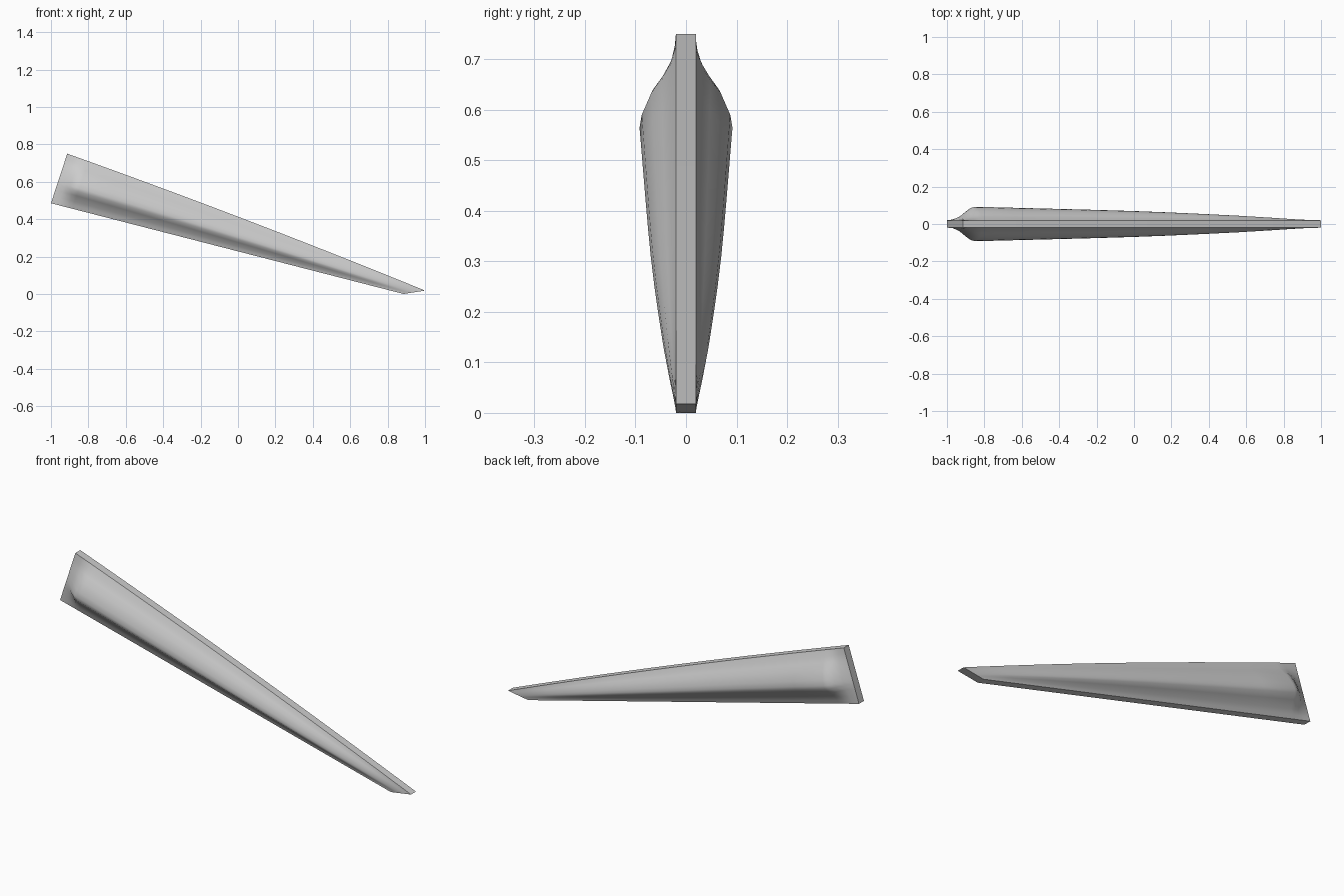
import bpy, bmesh
from mathutils import Vector

cube = bpy.data.objects.get("Cube")
if cube:
    bpy.data.objects.remove(cube, do_unlink=True)

grey = bpy.data.materials.new("plain grey")
grey.use_nodes = True
grey.diffuse_color = (0.6, 0.6, 0.6, 1)
bsdf = next(n for n in grey.node_tree.nodes if n.type == 'BSDF_PRINCIPLED')
bsdf.inputs["Base Color"].default_value = grey.diffuse_color

# Flat rim half width, and how far the sides swell beyond it
RIM, SWELL = 0.02, 0.072
# Cross-section: (height fraction, share of the swell)
SECTION = [(0, 0), (0.07, 0.1), (0.15, 0.24), (0.27, 0.64), (0.36, 0.95), (0.43, 1),
           (0.53, 0.94), (0.7, 0.68), (0.8, 0.4), (0.89, 0.19), (1, 0)]
# Along the blade: (length fraction, amount of swell)
STATIONS = [(0, 0), (0.02, 0.3), (0.035, 0.65), (0.048, 0.92), (0.06, 1), (0.15, 0.94),
            (0.3, 0.84), (0.4, 0.77), (0.5, 0.69), (0.6, 0.59), (0.7, 0.47),
            (0.8, 0.34), (0.9, 0.18), (0.96, 0.07), (1, 0)]

# Corners of the blade outline
butt_low, butt_high = Vector((-1, 0, 0.485)), Vector((-0.913, 0, 0.75))
tip_low, tip_high = Vector((0.885, 0, 0)), Vector((1, 0, 0.018))

# Loft the closed cross-section along the blade
bm = bmesh.new()
rings = []
for s, swell in STATIONS:
    low = butt_low.lerp(tip_low, s)
    high = butt_high.lerp(tip_high, s)
    high.z += 0.05 * s * (1 - s)
    half = []
    for t, share in SECTION:
        p = low.lerp(high, t)
        p.y = RIM + SWELL * swell * share
        half.append(p)
    other = [Vector((p.x, -p.y, p.z)) for p in reversed(half)]
    rings.append([bm.verts.new(p) for p in half + other])

count = len(rings[0])
for a, b in zip(rings, rings[1:]):
    for i in range(count):
        j = (i + 1) % count
        bm.faces.new((a[i], a[j], b[j], b[i]))

# Flat strips closing both ends
for ring in (rings[0], rings[-1]):
    bm.faces.new(ring)
bmesh.ops.recalc_face_normals(bm, faces=bm.faces)

mesh = bpy.data.meshes.new("blade")
bm.to_mesh(mesh)
bm.free()
mesh.materials.append(grey)
blade = bpy.data.objects.new("blade", mesh)
bpy.context.collection.objects.link(blade)

# Smooth sides with crisp rim edges
bpy.ops.object.select_all(action='DESELECT')
blade.select_set(True)
bpy.context.view_layer.objects.active = blade
bpy.ops.object.shade_smooth_by_angle(angle=0.8)
